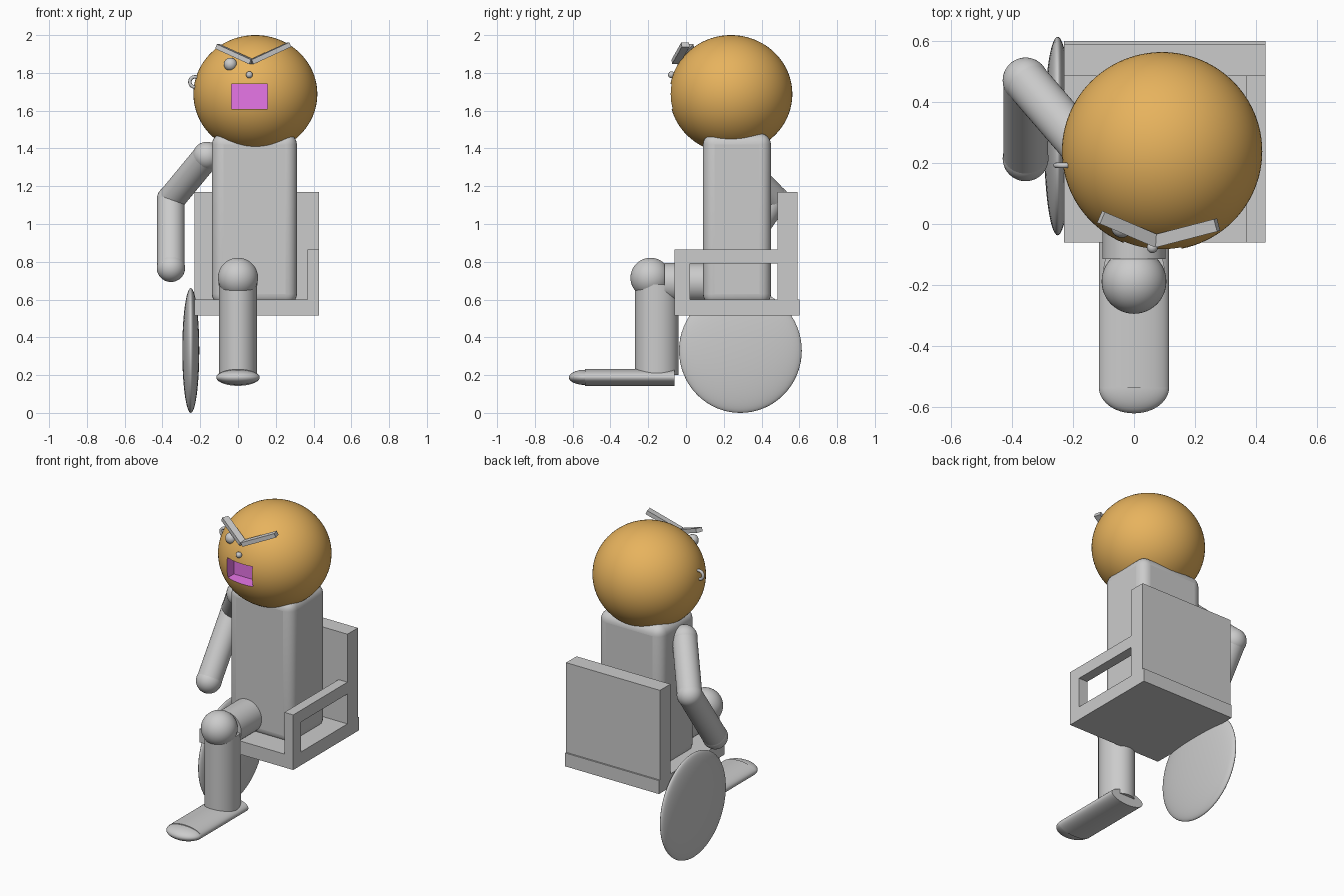
import bpy, math
from mathutils import Vector

if "Cube" in bpy.data.objects:
    bpy.data.objects.remove(bpy.data.objects["Cube"])


def finish(obj, name):
    obj.name = name
    bpy.ops.object.select_all(action='DESELECT')
    obj.select_set(True)
    bpy.context.view_layer.objects.active = obj
    bpy.ops.object.transform_apply(location=False, rotation=False, scale=True)
    bpy.ops.object.shade_smooth_by_angle(angle=math.radians(40))
    return obj


def box(name, x, y, z, bevel=0.0):
    bpy.ops.mesh.primitive_cube_add(size=1, location=[sum(r) / 2 for r in (x, y, z)])
    obj = bpy.context.object
    obj.scale = [r[1] - r[0] for r in (x, y, z)]
    finish(obj, name)
    if bevel:
        m = obj.modifiers.new("Bevel", 'BEVEL')
        m.width, m.segments = bevel, 6
    return obj


def ball(name, loc, radii, segs=48):
    if not isinstance(radii, tuple):
        radii = (radii,) * 3
    bpy.ops.mesh.primitive_uv_sphere_add(segments=segs, ring_count=segs // 2, radius=1, location=loc)
    bpy.context.object.scale = radii
    return finish(bpy.context.object, name)


def tube(name, a, b, rx, ry=None):
    a, b = Vector(a), Vector(b)
    d = b - a
    bpy.ops.mesh.primitive_cylinder_add(vertices=48, radius=1, depth=1, location=(a + b) / 2)
    obj = bpy.context.object
    obj.rotation_euler = d.to_track_quat('Z', 'Y').to_euler()
    obj.scale = (rx, ry or rx, d.length)
    return finish(obj, name)


def bar(name, a, b, w, h):
    a, b = Vector(a), Vector(b)
    d = b - a
    bpy.ops.mesh.primitive_cube_add(size=1, location=(a + b) / 2)
    obj = bpy.context.object
    obj.rotation_euler = d.to_track_quat('X', 'Z').to_euler()
    obj.scale = (d.length, w, h)
    return finish(obj, name)


def colour(name, rgb):
    m = bpy.data.materials.new(name)
    m.diffuse_color = (*rgb, 1)
    m.use_nodes = True
    m.node_tree.nodes["Principled BSDF"].inputs["Base Color"].default_value = m.diffuse_color
    return m


# Chair
box("seat", (-0.23, 0.43), (-0.06, 0.6), (0.515, 0.6))
box("backrest", (-0.23, 0.43), (0.485, 0.59), (0.6, 1.17))
box("armrest_post", (0.368, 0.43), (-0.06, 0.02), (0.6, 0.865))
box("armrest", (0.368, 0.43), (0.02, 0.49), (0.79, 0.865))
ball("wheel", (-0.25, 0.288, 0.33), (0.045, 0.325, 0.33), 64)

# Torso
box("torso", (-0.138, 0.312), (0.09, 0.45), (0.57, 1.48), 0.06)

# Head with mouth cavity
hc, hr = Vector((0.092, 0.238, 1.688)), (0.328, 0.325, 0.312)
head = ball("head", hc, hr, 96)
head.data.materials.append(colour("skin", (0.8, 0.45, 0.11)))
head.data.materials.append(colour("mouth_lining", (0.8, 0.18, 0.8)))
cutter = box("mouth_cutter", (-0.035, 0.155), (-0.2, 0.01), (1.61, 1.74))
cutter.hide_render = True
cut = head.modifiers.new("Mouth", 'BOOLEAN')
cut.object, cut.operation, cut.solver = cutter, 'DIFFERENCE', 'EXACT'
bpy.context.view_layer.objects.active = head
bpy.ops.object.modifier_apply(modifier=cut.name)
bpy.data.objects.remove(cutter)
for p in head.data.polygons:
    n = Vector([p.center[i] / hr[i] for i in range(3)])
    p.material_index = 1 if n.length < 0.985 else 0
finish(head, "head")

# Face details
ball("eye", (-0.04, -0.01, 1.845), 0.035, 24)
ball("nose", (0.06, -0.077, 1.79), 0.018, 24)
brow_mid = (0.072, -0.055, 1.858)
bar("brow_left", (-0.108, 0.022, 1.94), brow_mid, 0.042, 0.026)
bar("brow_right", brow_mid, (0.272, -0.003, 1.95), 0.042, 0.026)
bpy.ops.mesh.primitive_torus_add(location=(-0.228, 0.192, 1.752), rotation=(math.pi / 2, 0, 0),
                                 major_radius=0.027, minor_radius=0.009,
                                 major_segments=32, minor_segments=12)
finish(bpy.context.object, "ear")

# Arm
shoulder, elbow, hand = (-0.165, 0.25, 1.36), (-0.355, 0.47, 1.13), (-0.355, 0.215, 0.768)
for name, p in (("shoulder", shoulder), ("elbow", elbow), ("hand", hand)):
    ball(name, p, 0.075)
tube("upper_arm", shoulder, elbow, 0.073)
tube("forearm", elbow, hand, 0.073)

# Leg and foot
tube("thigh", (0, 0.3, 0.69), (0, -0.115, 0.69), 0.103)
ball("knee", (0, -0.188, 0.715), 0.106)
tube("shin", (0, -0.155, 0.2), (0, -0.155, 0.68), 0.1, 0.115)
foot = tube("foot", (0, -0.06, 0.188), (0, -0.535, 0.188), 0.115, 0.045)
ball("toe", (0, -0.535, 0.188), (0.115, 0.085, 0.04))
